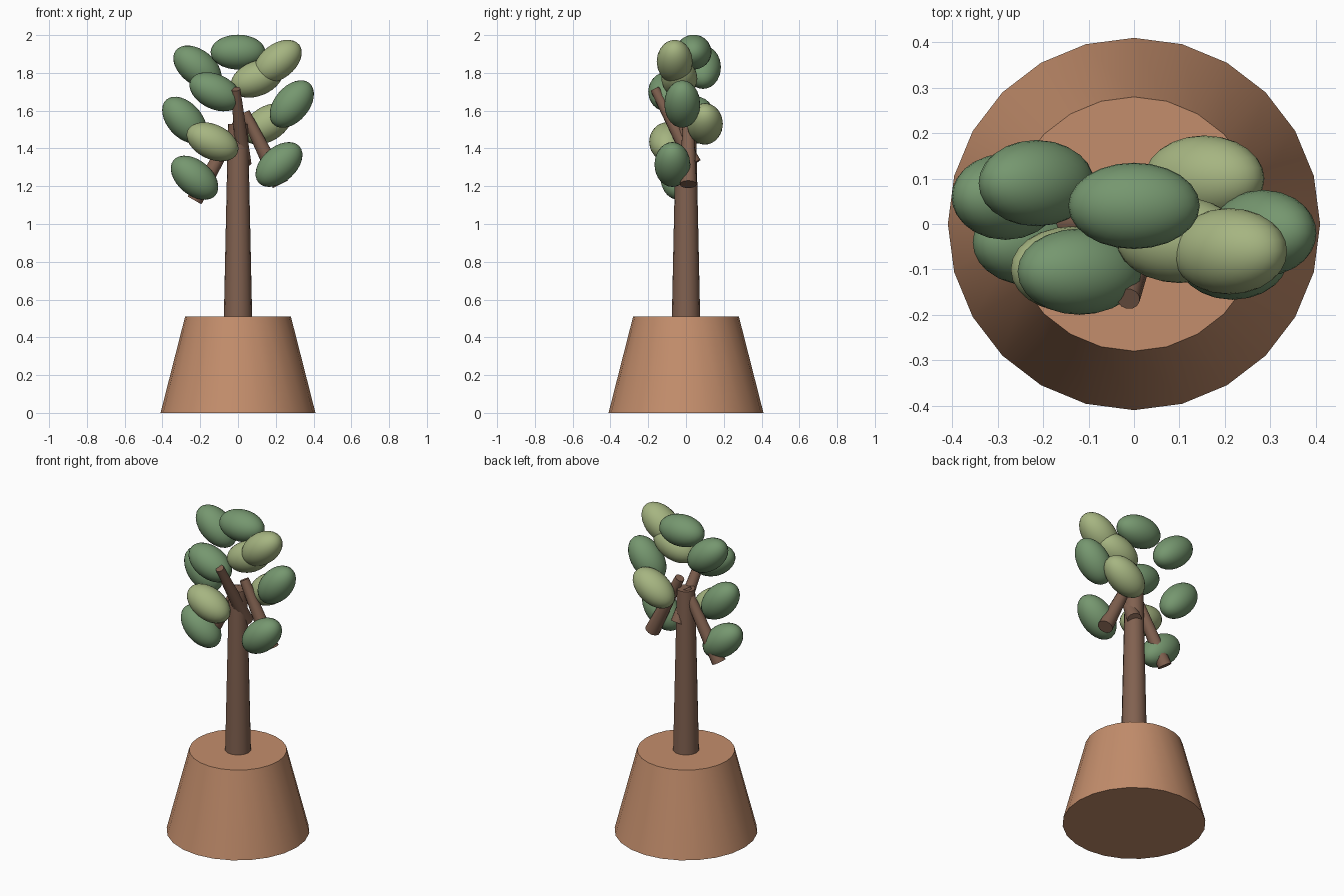
import bpy, math
from mathutils import Vector

if "Cube" in bpy.data.objects:
    bpy.data.objects.remove(bpy.data.objects["Cube"])


def material(name, rgb):
    m = bpy.data.materials.new(name)
    m.diffuse_color = (*rgb, 1)
    m.use_nodes = True
    m.node_tree.nodes["Principled BSDF"].inputs["Base Color"].default_value = m.diffuse_color
    return m


CLAY = material("clay", (0.55, 0.27, 0.15))
BARK = material("bark", (0.22, 0.12, 0.08))
DARK = material("dark_leaf", (0.18, 0.31, 0.16))
LIGHT = material("light_leaf", (0.38, 0.46, 0.22))


def finish(name, mat):
    ob = bpy.context.object
    ob.name = name
    ob.data.materials.append(mat)
    bpy.ops.object.shade_smooth_by_angle(angle=math.radians(40))
    return ob


def taper(name, start, end, r1, r2, sides, mat):
    """Tapered round bar from start (r1) to end (r2)."""
    a, b = Vector(start), Vector(end)
    d = b - a
    bpy.ops.mesh.primitive_cone_add(vertices=sides, radius1=r1, radius2=r2,
                                    depth=d.length, location=(a + b) / 2,
                                    rotation=d.to_track_quat('Z', 'Y').to_euler())
    return finish(name, mat)


def leaf(i, x, y, z, tilt, mat):
    """Egg-shaped foliage clump, tilted in the front plane."""
    bpy.ops.mesh.primitive_uv_sphere_add(segments=24, ring_count=16, radius=1,
                                         location=(x, y, z),
                                         rotation=(0, -math.radians(tilt), 0))
    bpy.context.object.scale = (0.145, 0.095, 0.092)
    finish(f"foliage_{i:02d}", mat)


# Pot and trunk
taper("pot", (0, 0, 0), (0, 0, 0.51), 0.41, 0.28, 24, CLAY)
taper("trunk", (0, 0, 0.5), (0, 0, 1.53), 0.075, 0.053, 16, BARK)

# Branches, thick end first
taper("branch_right", (0.225, 0.012, 1.21), (0.035, 0.012, 1.59), 0.045, 0.028, 12, BARK)
taper("branch_left", (-0.23, 0.0, 1.125), (0.0, 0.0, 1.53), 0.042, 0.028, 12, BARK)
taper("branch_front", (0.03, 0.04, 1.32), (-0.012, -0.165, 1.715), 0.042, 0.025, 12, BARK)

# Foliage: x, y, z, tilt, colour
clumps = [
    (-0.215, 0.09, 1.83, -38, DARK),
    (0.0, 0.04, 1.91, 0, DARK),
    (0.21, -0.06, 1.86, 38, LIGHT),
    (0.10, -0.035, 1.77, 22, LIGHT),
    (-0.12, -0.105, 1.70, -25, DARK),
    (0.285, -0.02, 1.635, 50, DARK),
    (0.155, 0.10, 1.53, 32, LIGHT),
    (-0.283, 0.06, 1.55, -48, DARK),
    (-0.135, -0.10, 1.435, -25, LIGHT),
    (-0.23, -0.04, 1.245, -40, DARK),
    (0.217, -0.072, 1.315, 42, DARK),
]
for i, c in enumerate(clumps, 1):
    leaf(i, *c)
